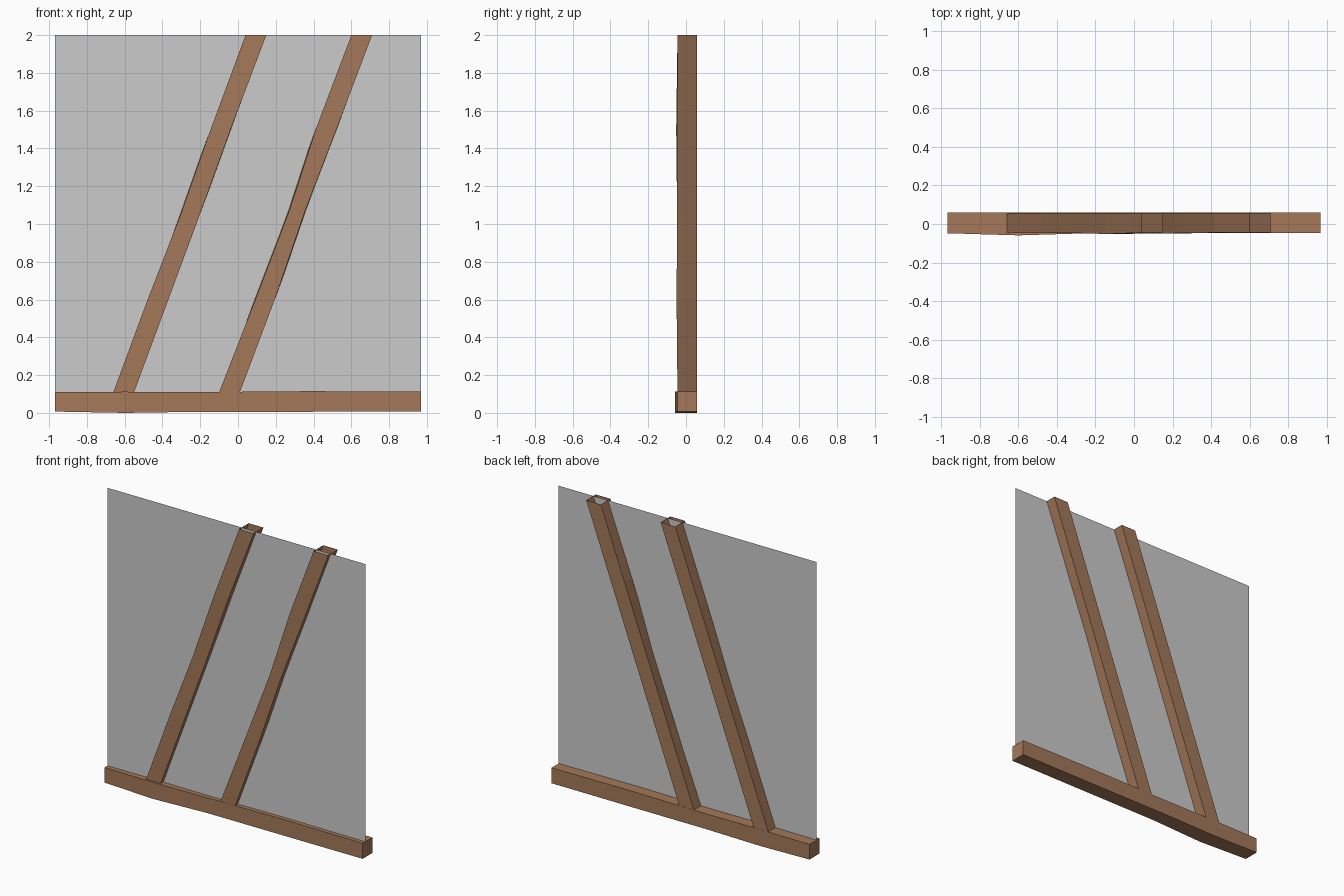
import bpy

if "Cube" in bpy.data.objects:
    bpy.data.objects.remove(bpy.data.objects["Cube"])

wood = bpy.data.materials.new("wood")
wood.diffuse_color = (0.37, 0.19, 0.10, 1)
wood.use_nodes = True
wood.node_tree.nodes["Principled BSDF"].inputs["Base Color"].default_value = wood.diffuse_color


def mesh_object(name, verts, faces, mat=None):
    me = bpy.data.meshes.new(name)
    me.from_pydata(verts, [], faces)
    ob = bpy.data.objects.new(name, me)
    bpy.context.collection.objects.link(ob)
    if mat:
        me.materials.append(mat)
    return ob


def timber(name, rings, capped):
    """Four-sided timber skinned over a list of four-point rings."""
    verts = [p for ring in rings for p in ring]
    faces = []
    for i in range(len(rings) - 1):
        a, b = 4 * i, 4 * i + 4
        faces += [(a + k, a + (k + 1) % 4, b + (k + 1) % 4, b + k) for k in range(4)]
    if capped:
        n = len(verts)
        faces += [(3, 2, 1, 0), (n - 4, n - 3, n - 2, n - 1)]
    return mesh_object(name, verts, faces, wood)


# slanted studs: open-ended, slightly uneven front corners
# station: height, front-left x shift, front-right x shift, front y
def stud(name, x_left, stations):
    slope, width, back = 0.70 / 1.89, 0.11, 0.058
    rings = []
    for z, left, right, front in stations:
        x = x_left + (z - 0.11) * slope
        rings.append([(x + left, front, z), (x + width + right, front, z),
                      (x + width, back, z), (x, back, z)])
    timber(name, rings, False)


stud("left_stud", -0.66, [(0.10, 0, 0, -0.045), (0.60, 0, 0, -0.047),
                          (1.05, 0.008, 0, -0.047), (1.50, 0, -0.004, -0.052),
                          (2.00, 0, 0, -0.045)])
stud("right_stud", -0.10, [(0.10, 0, 0, -0.045), (0.60, 0.010, 0.003, -0.050),
                           (1.07, 0.016, -0.010, -0.047), (1.52, -0.004, -0.004, -0.045),
                           (2.00, 0, 0, -0.045)])

# bottom sill: closed, gently warped along its length
sill = [(-0.97, 0.007, 0.110, -0.048), (-0.60, 0.000, 0.112, -0.059),
        (-0.20, 0.006, 0.110, -0.047), (0.38, 0.006, 0.115, -0.046),
        (0.97, 0.007, 0.112, -0.046)]
timber("sill", [[(x, f, z0), (x, 0.059, z0), (x, 0.059, z1), (x, f, z1)]
                for x, z0, z1, f in sill], True)

# thin wall panel running through the studs
y = -0.018
mesh_object("wall_panel", [(-0.97, y, 0.10), (0.97, y, 0.10), (0.97, y, 2), (-0.97, y, 2)],
            [(0, 1, 2, 3)])
